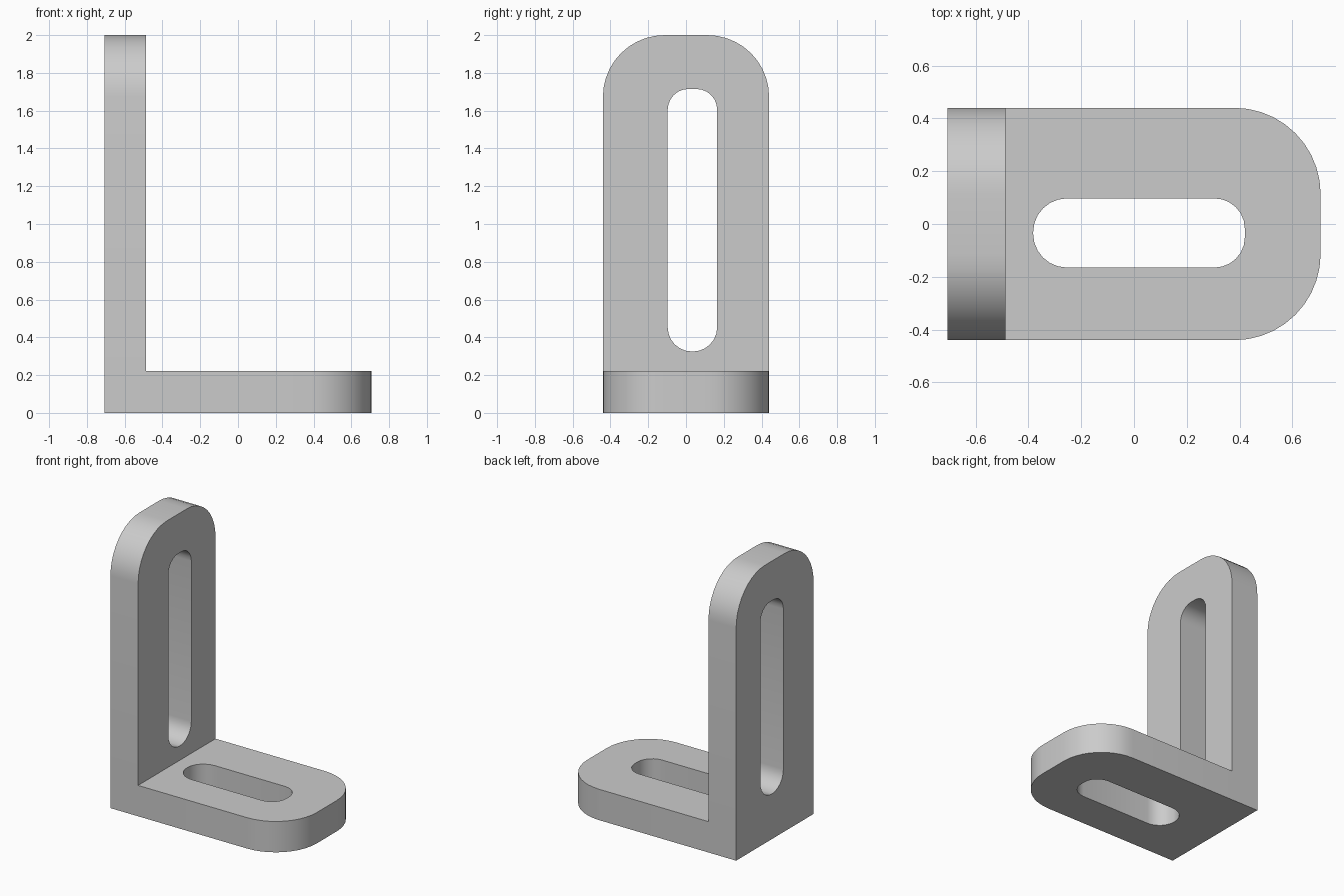
import bpy
import bmesh
from math import cos, sin, pi
from mathutils import Matrix

cube = bpy.data.objects.get("Cube")
if cube:
    bpy.data.objects.remove(cube, do_unlink=True)

grey = bpy.data.materials.new("plain grey")
grey.use_nodes = True
colour = (0.6, 0.6, 0.6, 1)
grey.diffuse_color = colour
grey.node_tree.nodes["Principled BSDF"].inputs["Base Color"].default_value = colour

# Maps a flat (length, width, thickness) outline onto the upright wall
UPRIGHT = Matrix(((0, 0, 1, 0), (0, 1, 0, 0), (1, 0, 0, 0), (0, 0, 0, 1)))


def outline(u0, u1, v0, v1, r_start, r_end, steps=10):
    """Rectangle with its corners rounded separately at the start and end."""
    corners = [(u1, v1, -1, -1, r_end, 0), (u0, v1, 1, -1, r_start, 1),
               (u0, v0, 1, 1, r_start, 2), (u1, v0, -1, 1, r_end, 3)]
    pts = []
    for u, v, su, sv, r, quarter in corners:
        if not r:
            pts.append((u, v))
            continue
        for i in range(steps + 1):
            a = (quarter + i / steps) * pi / 2
            pts.append((u + su * r + r * cos(a), v + sv * r + r * sin(a)))
    return pts


def slab(name, pts, low, high, matrix=Matrix()):
    """Extrude an outline between two thickness levels."""
    bm = bmesh.new()
    face = bm.faces.new([bm.verts.new((u, v, low)) for u, v in pts])
    top = bmesh.ops.extrude_face_region(bm, geom=[face])["geom"]
    verts = [g for g in top if isinstance(g, bmesh.types.BMVert)]
    bmesh.ops.translate(bm, verts=verts, vec=(0, 0, high - low))
    bm.transform(matrix)
    bmesh.ops.recalc_face_normals(bm, faces=bm.faces)
    mesh = bpy.data.meshes.new(name)
    bm.to_mesh(mesh)
    bm.free()
    mesh.materials.append(grey)
    obj = bpy.data.objects.new(name, mesh)
    bpy.context.collection.objects.link(obj)
    return obj


# Base plate and upright wall, each rounded at the free end
bracket = slab("angle_bracket", outline(-0.707, 0.707, -0.44, 0.44, 0, 0.327), 0, 0.222)
wall = slab("wall", outline(0, 2, -0.44, 0.44, 0, 0.327), -0.707, -0.487, UPRIGHT)

# Long slots, offset to opposite sides of the centre line
base_slot = slab("base_slot", outline(-0.382, 0.42, -0.165, 0.097, 0.128, 0.115, 6),
                 -0.1, 0.4)
wall_slot = slab("wall_slot", outline(0.325, 1.715, -0.097, 0.165, 0.128, 0.11, 6),
                 -0.9, -0.3, UPRIGHT)

for tool, operation in ((wall, "UNION"), (base_slot, "DIFFERENCE"), (wall_slot, "DIFFERENCE")):
    mod = bracket.modifiers.new(tool.name, "BOOLEAN")
    mod.object, mod.operation, mod.solver = tool, operation, "EXACT"

# Bake the cuts into one solid and discard the helpers
bpy.context.view_layer.update()
graph = bpy.context.evaluated_depsgraph_get()
solid = bpy.data.meshes.new_from_object(bracket.evaluated_get(graph))
bracket.modifiers.clear()
bracket.data = solid
for tool in (wall, base_slot, wall_slot):
    bpy.data.objects.remove(tool, do_unlink=True)

bpy.ops.object.select_all(action="DESELECT")
bracket.select_set(True)
bpy.context.view_layer.objects.active = bracket
bpy.ops.object.shade_smooth_by_angle(angle=pi / 6)
